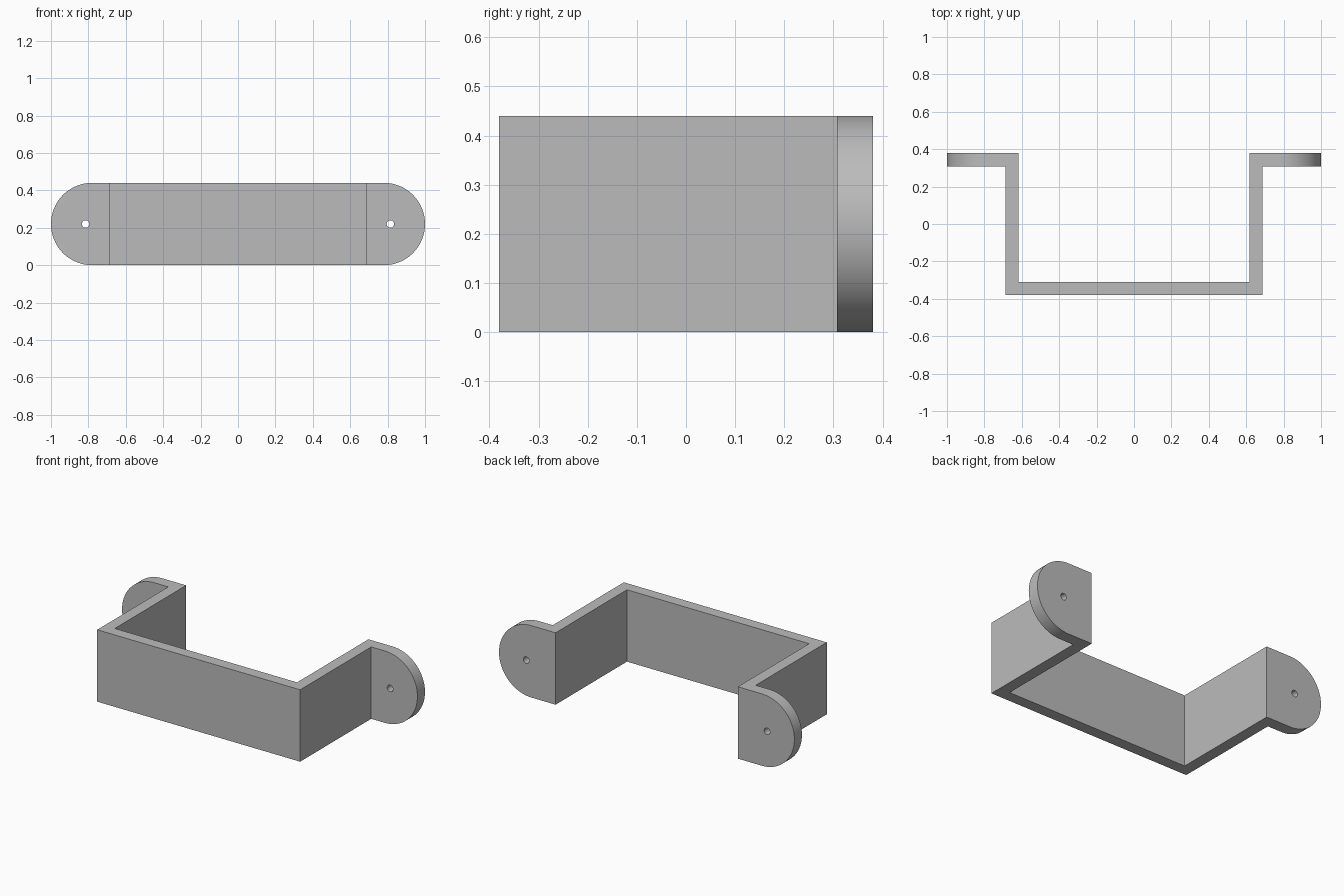
import bpy, bmesh
from math import sin, cos, pi, radians
from mathutils import Vector

if "Cube" in bpy.data.objects:
    bpy.data.objects.remove(bpy.data.objects["Cube"])

HEIGHT, DEPTH, WALL = 0.44, 0.38, 0.07
OUTER = 0.687
INNER = OUTER - WALL
EAR_FRONT = 0.307
R = HEIGHT / 2

grey = bpy.data.materials.new("plain grey")
grey.use_nodes = True
colour = (0.5, 0.5, 0.5, 1)
grey.diffuse_color = colour
grey.node_tree.nodes["Principled BSDF"].inputs["Base Color"].default_value = colour


def prism(name, outline, direction):
    """Extrude a closed outline into a solid."""
    bm = bmesh.new()
    face = bm.faces.new([bm.verts.new(p) for p in outline])
    ext = bmesh.ops.extrude_face_region(bm, geom=[face], use_keep_orig=True)
    verts = [g for g in ext["geom"] if isinstance(g, bmesh.types.BMVert)]
    bmesh.ops.translate(bm, verts=verts, vec=Vector(direction))
    bmesh.ops.recalc_face_normals(bm, faces=bm.faces)
    mesh = bpy.data.meshes.new(name)
    bm.to_mesh(mesh)
    bm.free()
    obj = bpy.data.objects.new(name, mesh)
    bpy.context.collection.objects.link(obj)
    mesh.materials.append(grey)
    return obj


def arc(cx, r, start, sweep, steps):
    """Points of an arc in the front plane."""
    return [(cx + r * cos(start + sweep * i / steps), -1,
             R + r * sin(start + sweep * i / steps)) for i in range(steps + 1)]


def cut(target, cutter, operation):
    """Apply a boolean and discard the cutter."""
    mod = target.modifiers.new("cut", "BOOLEAN")
    mod.operation, mod.solver, mod.object = operation, "EXACT", cutter
    bpy.context.view_layer.objects.active = target
    bpy.ops.object.modifier_apply(modifier=mod.name)
    bpy.data.objects.remove(cutter)


# Bent strip: front bar, side arms and mounting ears in one profile
half = [(INNER, WALL - DEPTH), (INNER, DEPTH), (1.1, DEPTH),
        (1.1, EAR_FRONT), (OUTER, EAR_FRONT), (OUTER, -DEPTH)]
plan = half + [(-x, y) for x, y in reversed(half)]
bracket = prism("bracket", [(x, y, 0) for x, y in plan], (0, 0, HEIGHT))

# Round the ear ends with a long rounded outline
ends = arc(1 - R, R, -pi / 2, pi, 48) + arc(R - 1, R, pi / 2, pi, 48)
cut(bracket, prism("rounding_cutter", ends, (0, 2, 0)), "INTERSECT")

# Screw holes through both ears
for side in (-1, 1):
    hole = arc(side * 0.815, 0.02, 0, 2 * pi, 24)[:-1]
    cut(bracket, prism("hole_cutter", hole, (0, 2, 0)), "DIFFERENCE")

# Smooth curved rims, keep sharp corners
bpy.ops.object.select_all(action="DESELECT")
bracket.select_set(True)
bpy.context.view_layer.objects.active = bracket
bpy.ops.object.shade_smooth_by_angle(angle=radians(30))
